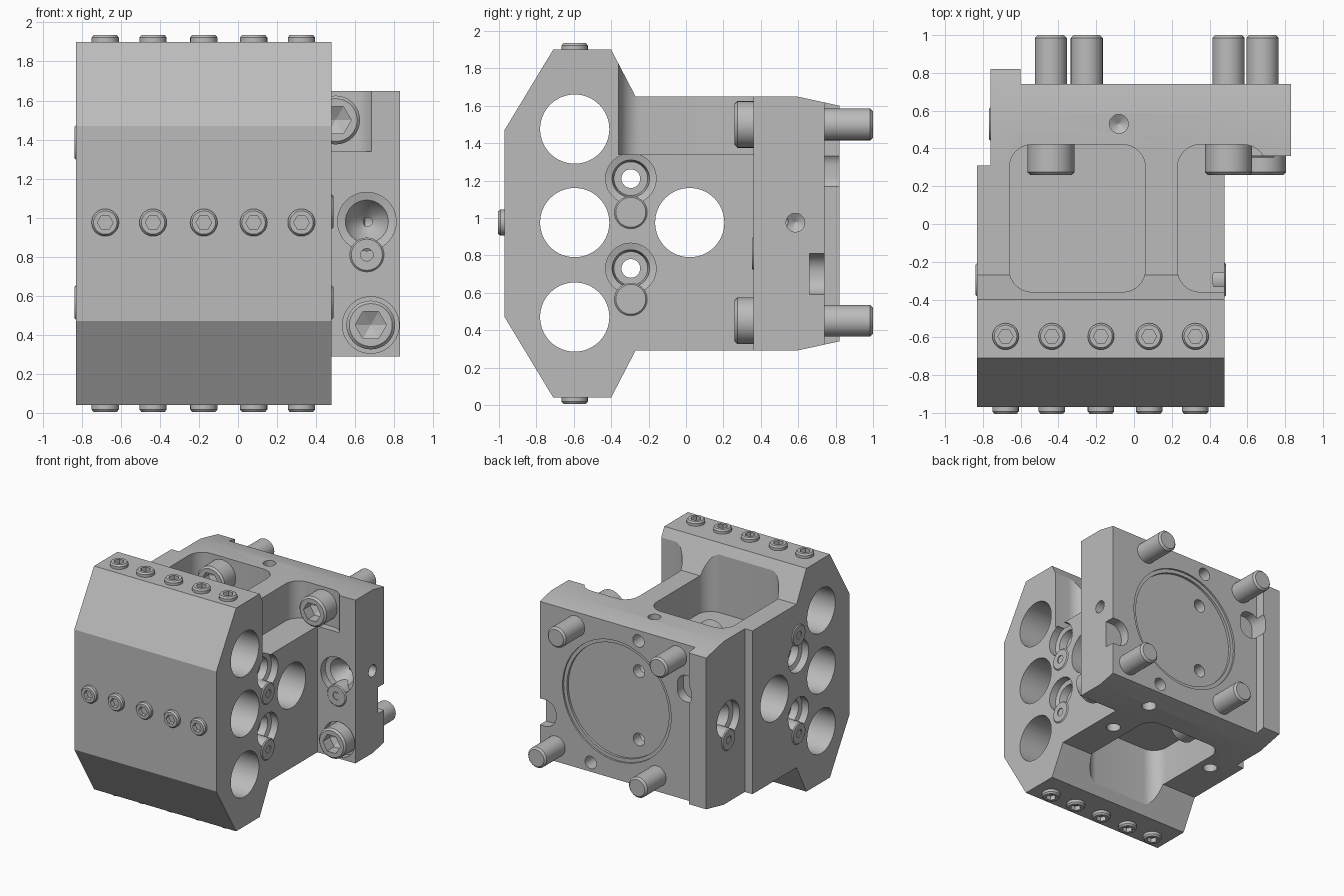
import bpy, bmesh, math
from mathutils import Vector, Matrix

cube = bpy.data.objects.get("Cube")
if cube:
    bpy.data.objects.remove(cube, do_unlink=True)

steel = bpy.data.materials.new("machined_grey")
steel.use_nodes = True
GREY = (0.5, 0.5, 0.5, 1)
steel.diffuse_color = GREY
steel.node_tree.nodes["Principled BSDF"].inputs["Base Color"].default_value = GREY

X, Y, Z = Vector((1, 0, 0)), Vector((0, 1, 0)), Vector((0, 0, 1))
cutters = []


def make(name, bm):
    bmesh.ops.recalc_face_normals(bm, faces=bm.faces)
    mesh = bpy.data.meshes.new(name)
    bm.to_mesh(mesh)
    bm.free()
    mesh.materials.append(steel)
    ob = bpy.data.objects.new(name, mesh)
    bpy.context.collection.objects.link(ob)
    return ob


def cutter(ob):
    ob.hide_render = True
    cutters.append(ob)


def lathe(name, profile, sides=32):
    """Closed solid of rings (radius, height) turned around z."""
    bm = bmesh.new()
    rings = []
    for r, h in profile:
        ring = []
        for i in range(sides):
            a = math.tau * i / sides
            ring.append(bm.verts.new((r * math.cos(a), r * math.sin(a), h)))
        rings.append(ring)
    for lo, hi in zip(rings, rings[1:]):
        for i in range(sides):
            j = (i + 1) % sides
            bm.faces.new((lo[i], lo[j], hi[j], hi[i]))
    bm.faces.new(rings[0][::-1])
    bm.faces.new(rings[-1])
    return make(name, bm)


def aim(ob, at, out):
    """Place ob so that its z axis points along out."""
    ob.matrix_world = Matrix.Translation(at) @ out.to_track_quat('Z', 'Y').to_matrix().to_4x4()
    return ob


def drill(at, out, profile, sides=40):
    cutter(aim(lathe("drill_cutter", profile, sides), at, out))


def blind(at, out, r, depth):
    drill(at, out, [(0.003, -depth - r * 0.6), (r, -depth), (r, 0.1)], 28)


def box(lo, hi, r=0, axis=Z):
    """Box cutter, with edges along one axis rounded."""
    bm = bmesh.new()
    bmesh.ops.create_cube(bm, size=1)
    lo, hi = Vector(lo), Vector(hi)
    for v in bm.verts:
        v.co = (lo + hi) / 2 + v.co * (hi - lo)
    if r:
        edges = [e for e in bm.edges
                 if abs((e.verts[0].co - e.verts[1].co).normalized().dot(axis)) > 0.9]
        bmesh.ops.bevel(bm, geom=edges, offset=r, segments=8, profile=0.5, affect='EDGES')
    cutter(make("box_cutter", bm))


def bake(ob, tools):
    """Subtract the tools from ob, then drop them."""
    for t in tools:
        m = ob.modifiers.new("cut", 'BOOLEAN')
        m.operation, m.solver, m.object = 'DIFFERENCE', 'EXACT', t
    bpy.context.view_layer.update()
    done = ob.evaluated_get(bpy.context.evaluated_depsgraph_get())
    mesh = bpy.data.meshes.new_from_object(done)
    ob.modifiers.clear()
    ob.data = mesh
    for t in tools:
        bpy.data.objects.remove(t, do_unlink=True)
    bpy.ops.object.select_all(action='DESELECT')
    ob.select_set(True)
    bpy.context.view_layer.objects.active = ob
    bpy.ops.object.shade_smooth_by_angle(angle=math.radians(25))
    return ob


def copies(ob, name, spots, out):
    for i, at in enumerate(spots):
        c = bpy.data.objects.new(f"{name}_{i + 1}", ob.data)
        bpy.context.collection.objects.link(c)
        aim(c, at, out)


# Body: side profile extruded across the width
MID = 0.97
half = [(-0.97, 0.5), (-0.71, 0.93), (-0.40, 0.93), (-0.27, 0.68), (0.59, 0.68), (0.82, 0.63)]
outline = [(y, MID + h) for y, h in half] + [(y, MID - h) for y, h in reversed(half)]
bm = bmesh.new()
face = bm.faces.new([bm.verts.new((-0.83, y, z)) for y, z in outline])
side = bmesh.ops.extrude_face_region(bm, geom=[face])["geom"]
bmesh.ops.translate(bm, vec=X * 1.66, verts=[v for v in side if isinstance(v, bmesh.types.BMVert)])
body = make("holder_body", bm)

# Steps that leave the flange and the raised rear strip
box((0.48, -2, -1), (2, 0.36, 3))
box((-2, 0.31, -1), (-0.76, 2, 3))
box((-0.60, 0.74, -1), (2, 2, 3))

# Bolt pockets, above and below
box((-0.66, -0.36, 1.34), (0.06, 0.42, 2.2), 0.12)
box((0.23, -0.36, 1.34), (0.70, 0.42, 2.2), 0.12)
box((-0.52, -0.36, -0.3), (0.20, 0.42, 0.60), 0.12)
drill((0.68, 0.42, 0.45), -Y, [(0.145, 0), (0.145, 0.3)])

# Tool bores straight through
for y, z in ((-0.595, 1.475), (-0.595, 0.975), (-0.595, 0.47), (0.02, 0.975)):
    drill((-1, y, z), X, [(0.185, 0), (0.185, 2)], 64)

# Coolant ports
port = [(0.09, -0.13), (0.10, -0.07), (0.135, -0.06), (0.135, 0.1)]
for z in (1.21, 0.73):
    drill((-1, -0.295, z), X, [(0.05, 0), (0.05, 2)])
    drill((0.48, -0.295, z), X, port)
    drill((-0.83, -0.295, z), -X, port)
flange_port = [(0.003, -0.2), (0.08, -0.13), (0.11, -0.07), (0.15, -0.06), (0.15, 0.1)]
drill((0.66, 0.36, 0.98), -Y, flange_port)
drill((-0.76, 0.53, 0.98), -X, flange_port)

# Blind holes on the flange, top, bottom and back
blind((0.83, 0.585, 0.975), X, 0.05, 0.18)
blind((-0.08, 0.53, 1.65), Z, 0.05, 0.12)
for x, y in ((0.33, 0.15), (-0.63, 0.15), (0.33, 0.57)):
    blind((x, y, 0.29), -Z, 0.055, 0.12)
for x, z in ((-0.06, 1.26), (-0.06, 0.69), (-0.08, 1.53), (0.36, 0.40)):
    blind((x, 0.74, z), Y, 0.052, 0.12)

# Locating slots in the back face
box((0.68, 0.66, 0.59), (1.1, 1, 0.81), 0.10, Y)
box((-0.62, 0.66, 1.14), (-0.44, 1, 1.36), 0.08, Y)

# Round recess with a stepped rim on the back
drill((0.12, 0.74, 0.975), Y, [(0.47, -0.035), (0.47, -0.015), (0.50, -0.015), (0.50, 0.05)], 72)
bake(body, cutters)

# Mounting bolts with hexagon sockets
bolt = lathe("mounting_bolt_1", [(0.07, -0.58), (0.085, -0.565), (0.085, 0), (0.125, 0),
                                 (0.125, 0.145), (0.11, 0.16)])
hexagon = lathe("socket_cutter", [(0.003, 0.03), (0.08, 0.07), (0.08, 0.3)], 6)
bake(bolt, [hexagon])
aim(bolt, (-0.44, 0.42, 1.5), -Y)
copies(bolt, "mounting_bolt_extra", [(0.50, 0.42, 1.5), (-0.25, 0.42, 0.45), (0.68, 0.42, 0.45)], -Y)

# Rows of clamping screws on top, bottom and front
screw_x = [-0.68, -0.435, -0.175, 0.08, 0.325]
screw = lathe("clamp_screw", [(0.07, -0.03), (0.07, 0.022), (0.06, 0.035)], 28)
bake(screw, [lathe("socket_cutter", [(0.04, 0), (0.04, 0.1)], 6)])
copies(screw, "top_screw", [(x, -0.595, 1.90) for x in screw_x], Z)
copies(screw, "bottom_screw", [(x, -0.595, 0.04) for x in screw_x], -Z)
copies(screw, "front_screw", [(x, -0.97, 0.975) for x in screw_x], -Y)
bpy.data.objects.remove(screw, do_unlink=True)

# Small coolant plugs beside the ports
plug = lathe("coolant_plug", [(0.088, -0.12), (0.088, 0.0), (0.08, 0.008)], 28)
bake(plug, [lathe("plug_hole_cutter", [(0.003, -0.05), (0.032, -0.03), (0.032, 0.1)], 20)])
copies(plug, "left_plug", [(0.48, -0.295, z) for z in (1.03, 0.565)], X)
copies(plug, "right_plug", [(-0.83, -0.295, z) for z in (1.385, 0.565)], -X)
copies(plug, "flange_plug", [(0.66, 0.36, 0.81)], -Y)
copies(plug, "rear_plug", [(-0.76, 0.53, 0.81)], -X)
bpy.data.objects.remove(plug, do_unlink=True)
